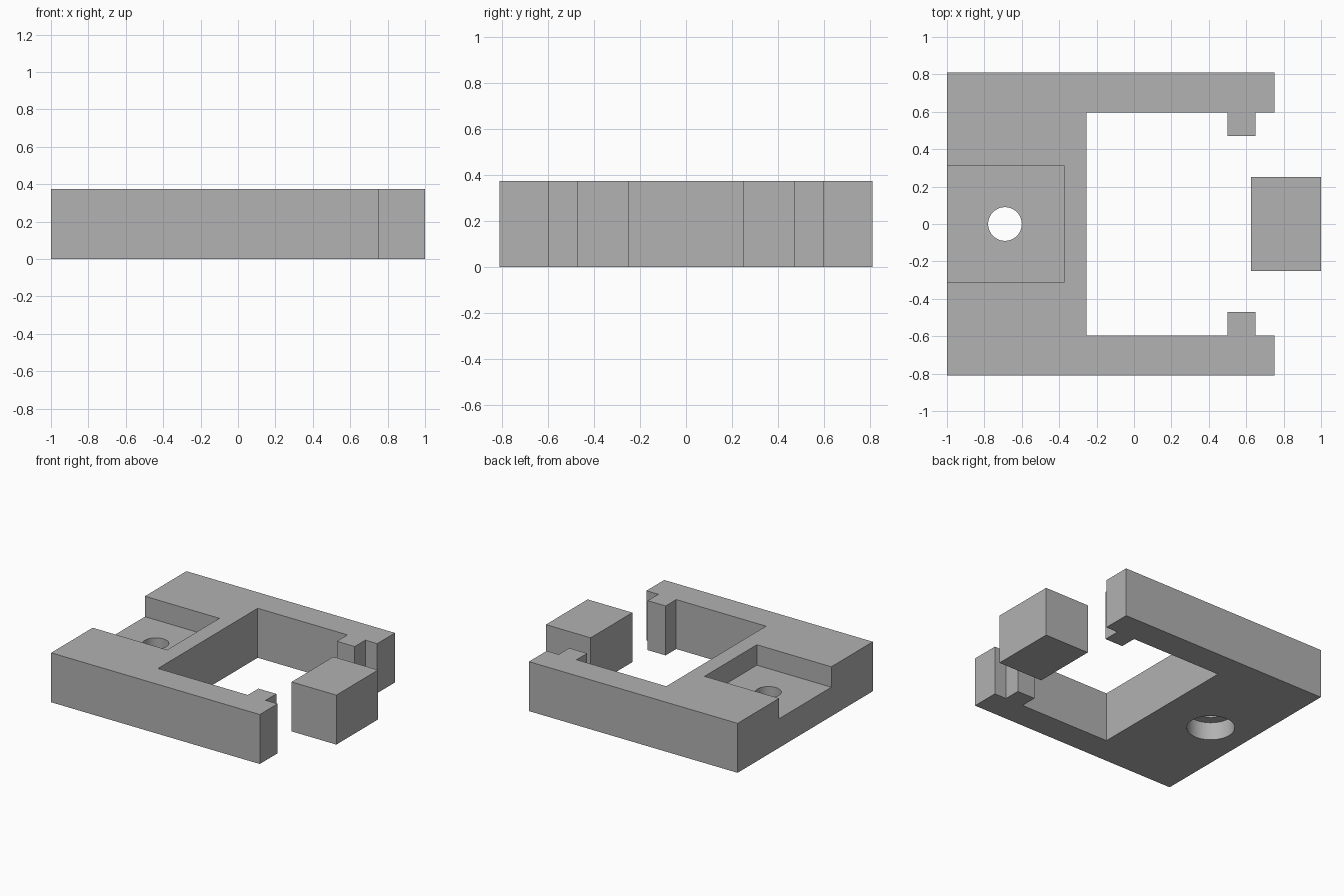
import bpy
import bmesh

cube = bpy.data.objects.get("Cube")
if cube:
    bpy.data.objects.remove(cube, do_unlink=True)

HEIGHT = 0.375
HOLE_X = -0.69

grey = bpy.data.materials.new("plain grey")
grey.use_nodes = True
colour = (0.445, 0.445, 0.445, 1)
grey.diffuse_color = colour
grey.node_tree.nodes["Principled BSDF"].inputs["Base Color"].default_value = colour


def extrude_outline(name, outline, z0, z1):
    """Solid prism from a flat outline."""
    bm = bmesh.new()
    face = bm.faces.new([bm.verts.new((x, y, z0)) for x, y in outline])
    moved = bmesh.ops.extrude_face_region(bm, geom=[face])["geom"]
    top = [v for v in moved if isinstance(v, bmesh.types.BMVert)]
    bmesh.ops.translate(bm, verts=top, vec=(0, 0, z1 - z0))
    bmesh.ops.recalc_face_normals(bm, faces=bm.faces)
    mesh = bpy.data.meshes.new(name)
    bm.to_mesh(mesh)
    bm.free()
    mesh.materials.append(grey)
    obj = bpy.data.objects.new(name, mesh)
    bpy.context.collection.objects.link(obj)
    return obj


def box(name, x0, x1, half_y, z0, z1):
    outline = [(x0, -half_y), (x1, -half_y), (x1, half_y), (x0, half_y)]
    return extrude_outline(name, outline, z0, z1)


def cylinder(name, radius, z0, z1):
    bpy.ops.mesh.primitive_cylinder_add(
        vertices=64, radius=radius, depth=z1 - z0,
        location=(HOLE_X, 0, (z0 + z1) / 2))
    obj = bpy.context.object
    obj.name = name
    obj.data.materials.append(grey)
    return obj


def cut(target, cutter):
    mod = target.modifiers.new(cutter.name, "BOOLEAN")
    mod.operation = "DIFFERENCE"
    mod.solver = "EXACT"
    mod.object = cutter
    bpy.context.view_layer.objects.active = target
    bpy.ops.object.modifier_apply(modifier=mod.name)
    bpy.data.objects.remove(cutter, do_unlink=True)


# C-shaped bracket with an inward tab on each arm, mirrored front to back
half = [(-1, 0.81), (0.75, 0.81), (0.75, 0.597), (0.65, 0.597),
        (0.65, 0.47), (0.5, 0.47), (0.5, 0.597), (-0.253, 0.597)]
outline = half + [(x, -y) for x, y in reversed(half)]
bracket = extrude_outline("bracket", outline, 0, HEIGHT)

# Open pocket, through hole and wider counterbore underneath
cut(bracket, box("pocket_cutter", -1.1, -0.375, 0.313, 0.22, 0.5))
cut(bracket, cylinder("hole_cutter", 0.09, -0.1, 0.3))
cut(bracket, cylinder("counterbore_cutter", 0.165, -0.1, 0.135))

bpy.ops.object.select_all(action="DESELECT")
bracket.select_set(True)
bpy.context.view_layer.objects.active = bracket
bpy.ops.object.shade_smooth_by_angle()

# Separate block in the open end
box("end_block", 0.625, 1, 0.25, 0, HEIGHT)
